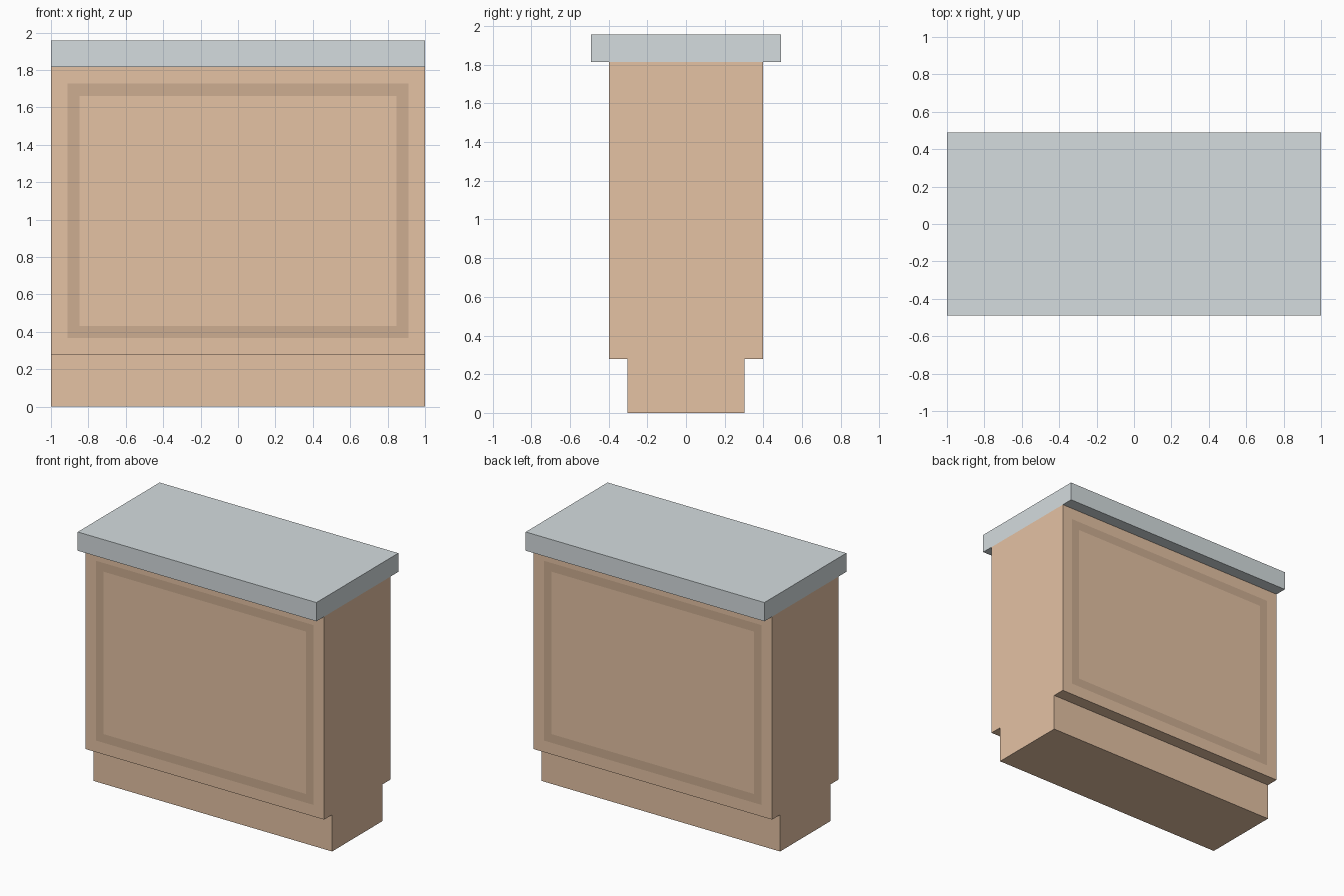
import bpy, bmesh

if "Cube" in bpy.data.objects:
    bpy.data.objects.remove(bpy.data.objects["Cube"])

HALF_LEN = 1.0
PLINTH_TOP, BODY_TOP, TOP = 0.278, 1.815, 1.957


def material(name, color):
    mat = bpy.data.materials.new(name)
    mat.diffuse_color = (*color, 1)
    mat.use_nodes = True
    mat.node_tree.nodes["Principled BSDF"].inputs["Base Color"].default_value = mat.diffuse_color
    return mat


def extrude_profile(name, profile, materials, decorate=None):
    """Extrude a closed (y, z) profile along the full length in x."""
    bm = bmesh.new()
    face = bm.faces.new([bm.verts.new((-HALF_LEN, y, z)) for y, z in profile])
    ext = bmesh.ops.extrude_face_region(bm, geom=[face], use_keep_orig=True)
    moved = [v for v in ext["geom"] if isinstance(v, bmesh.types.BMVert)]
    bmesh.ops.translate(bm, verts=moved, vec=(2 * HALF_LEN, 0, 0))
    bmesh.ops.recalc_face_normals(bm, faces=bm.faces)
    if decorate:
        decorate(bm)
    mesh = bpy.data.meshes.new(name)
    bm.to_mesh(mesh)
    bm.free()
    for mat in materials:
        mesh.materials.append(mat)
    obj = bpy.data.objects.new(name, mesh)
    bpy.context.collection.objects.link(obj)
    return obj


def panel_band(bm):
    """Flush dark rectangular band on the front and back panels."""
    bm.normal_update()
    panels = [f for f in bm.faces if abs(f.normal.y) > 0.9
              and f.calc_center_median().z > PLINTH_TOP]
    bmesh.ops.inset_individual(bm, faces=panels, thickness=0.124)
    band = bmesh.ops.inset_individual(bm, faces=panels, thickness=0.093)
    for f in band["faces"]:
        f.material_index = 1
    for f in panels:
        f.material_index = 0


wood = material("wood", (0.78, 0.54, 0.37))
dark_wood = material("dark_wood", (0.61, 0.42, 0.285))
stone = material("stone", (0.66, 0.715, 0.735))

# Cabinet body with a recessed plinth on both long sides
half = [(0.302, 0), (0.302, PLINTH_TOP), (0.398, PLINTH_TOP), (0.398, BODY_TOP)]
profile = half + [(-y, z) for y, z in reversed(half)]
extrude_profile("cabinet_body", profile, [wood, dark_wood], panel_band)

# Overhanging worktop slab
extrude_profile("countertop", [(-0.49, BODY_TOP), (0.49, BODY_TOP),
                               (0.49, TOP), (-0.49, TOP)], [stone])
